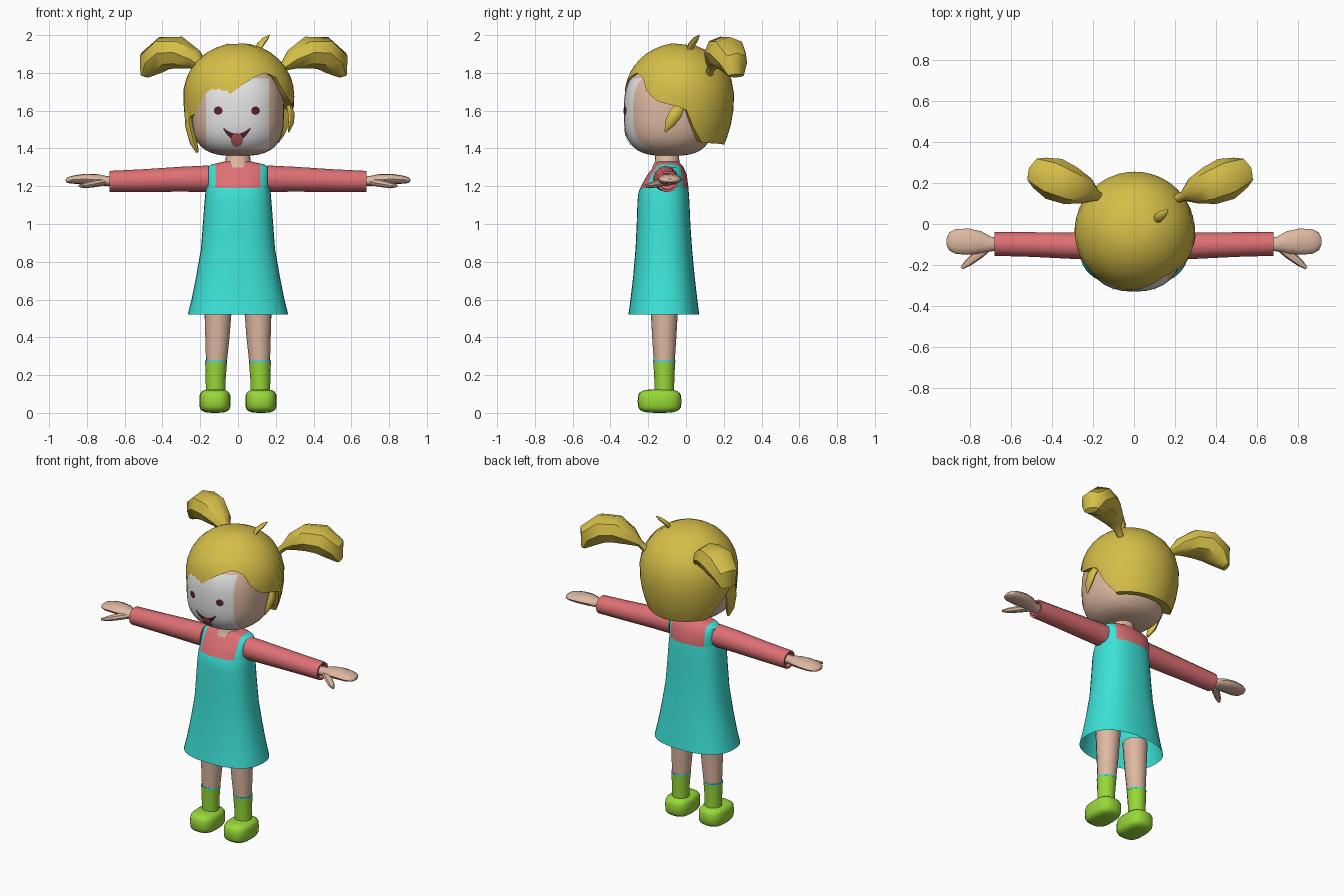
import bpy, bmesh, math
from mathutils import Vector

cube = bpy.data.objects.get("Cube")
if cube:
    bpy.data.objects.remove(cube, do_unlink=True)


def material(name, r, g, b):
    m = bpy.data.materials.new(name)
    m.use_nodes = True
    m.diffuse_color = (r, g, b, 1)
    bsdf = next(n for n in m.node_tree.nodes if n.type == 'BSDF_PRINCIPLED')
    bsdf.inputs["Base Color"].default_value = (r, g, b, 1)
    bsdf.inputs["Roughness"].default_value = 0.8
    return m


SKIN = material("skin", .73, .48, .36)
HAIR = material("blonde_hair", .67, .515, .065)
RED = material("red_shirt", .73, .162, .175)
TEAL = material("teal_dress", .045, .76, .68)
GREEN = material("green_shoes", .314, .69, .04)
WHITE = material("white_face", .79, .79, .79)
DARK = material("dark_maroon", .102, .017, .026)
TONGUE = material("tongue_pink", .545, .114, .114)
SIDES = (("left", 1), ("right", -1))
Z = Vector((0, 0, 1))


def finish(name, bm, *mats, normals=True):
    if normals:
        bmesh.ops.recalc_face_normals(bm, faces=bm.faces)
    mesh = bpy.data.meshes.new(name)
    bm.to_mesh(mesh)
    bm.free()
    for m in mats:
        mesh.materials.append(m)
    obj = bpy.data.objects.new(name, mesh)
    bpy.context.collection.objects.link(obj)
    bpy.ops.object.select_all(action='DESELECT')
    obj.select_set(True)
    bpy.context.view_layer.objects.active = obj
    bpy.ops.object.shade_smooth_by_angle(angle=math.radians(42))
    return obj


def spow(v, e):
    return math.copysign(abs(v) ** e, v)


def ring(c, u, v, n, p=2):
    """Superellipse ring around c with half axes u and v."""
    angles = [2 * math.pi * i / n for i in range(n)]
    return [Vector(c) + Vector(u) * spow(math.cos(a), 2 / p)
            + Vector(v) * spow(math.sin(a), 2 / p) for a in angles]


def loft(rings, start=True, end=True):
    bm = bmesh.new()
    rows = [[bm.verts.new(p) for p in r] for r in rings]
    n = len(rows[0])
    for a, b in zip(rows, rows[1:]):
        for i in range(n):
            j = (i + 1) % n
            bm.faces.new((a[i], a[j], b[j], b[i]))
    if start:
        bm.faces.new(rows[0])
    if end:
        bm.faces.new(rows[-1])
    return bm


def body(sections, n=32, p=2.4, **caps):
    """Upright loft from (z, half width, front y, back y)."""
    return loft([ring((0, (f + b) / 2, z), (w, 0, 0), (0, (b - f) / 2, 0), n, p)
                 for z, w, f, b in sections], **caps)


def tube(points, up=Z, n=8):
    """Swept loft from (x, y, z, half width, half thickness)."""
    pos = [Vector(p[:3]) for p in points]
    rings = []
    for i, p in enumerate(points):
        t = (pos[min(i + 1, len(pos) - 1)] - pos[max(i - 1, 0)]).normalized()
        side = t.cross(up).normalized()
        rings.append(ring(pos[i], side * p[3], side.cross(t) * p[4], n))
    return loft(rings)


def flip(points, s, shift=0):
    return [(shift + s * (p[0] - shift), *p[1:]) for p in points]


def rounded(c, r, low, ph, pup, plow, u=32, v=20):
    """Superellipsoid whose lower half has its own height and roundness."""
    bm = bmesh.new()
    bmesh.ops.create_uvsphere(bm, u_segments=u, v_segments=v, radius=1)
    for q in bm.verts:
        x, y, z = q.co
        h = math.hypot(x, y)
        pz, rz = (pup, r[2]) if z >= 0 else (plow, low)
        k = h ** (2 / pz)
        a = math.atan2(y, x)
        q.co = (c[0] + r[0] * k * spow(math.cos(a), 2 / ph),
                c[1] + r[1] * k * spow(math.sin(a), 2 / ph),
                c[2] + rz * spow(z, 2 / pz))
    return bm


def cut(bm, co, no):
    bmesh.ops.bisect_plane(bm, geom=bm.verts[:] + bm.edges[:] + bm.faces[:],
                           plane_co=co, plane_no=no)


# Head with a white face panel
HC, HR, HLOW, HP, HUP, HDN = (0, -.09, 1.6), (.245, .24, .27), .24, 2.3, 2.5, 3
bm = rounded(HC, HR, HLOW, HP, HUP, HDN)
for x in (-.17, .163):
    cut(bm, (x, 0, 0), (1, 0, 0))
for z in (1.395, 1.77):
    cut(bm, (0, 0, z), (0, 0, 1))
for f in bm.faces:
    c = f.calc_center_median()
    f.material_index = int(-.17 < c.x < .163 and c.y < -.15 and 1.395 < c.z < 1.77)
finish("head", bm, SKIN, WHITE)


def on_face(x, z, lift):
    """Point on the front of the head."""
    p, rz = (HUP, HR[2]) if z > HC[2] else (HDN, HLOW)
    h = (1 - abs((z - HC[2]) / rz) ** p) ** (1 / p)
    return (x, HC[1] - HR[1] * h * (1 - abs(x / HR[0] / h) ** HP) ** (1 / HP) - lift, z)


def disc(name, x, z, rx, rz, lift, mat):
    bm = bmesh.new()
    mid = bm.verts.new(on_face(x, z, lift))
    rim = [bm.verts.new(on_face(q.x, q.z, lift))
           for q in ring((x, 0, z), (rx, 0, 0), (0, 0, rz), 16)]
    for i, a in enumerate(rim):
        bm.faces.new((mid, a, rim[(i + 1) % len(rim)]))
    finish(name, bm, mat, normals=False)


# Eyes, smile and tongue
disc("left_eye", .093, 1.6, .023, .022, .004, DARK)
disc("right_eye", -.105, 1.6, .023, .022, .004, DARK)
bm = bmesh.new()
cols = []
for i in range(13):
    t = i / 6 - 1
    x = -.006 + .072 * t
    cols.append([bm.verts.new(on_face(x, z, .004))
                 for z in (1.44 + .062 * t * t, 1.478 + .034 * t * t)])
for a, b in zip(cols, cols[1:]):
    bm.faces.new((a[0], b[0], b[1], a[1]))
finish("mouth", bm, DARK, normals=False)
disc("tongue", -.006, 1.445, .03, .037, .007, TONGUE)

# Hair cap: lower edge height by compass angle (0 = left side, 90 = back)
EDGE = [(-180, 1.6), (-160, 1.56), (-130, 1.6), (-104, 1.67), (-78, 1.765),
        (-61, 1.8), (-46, 1.785), (-38, 1.71), (-25, 1.65), (0, 1.62), (9, 1.6),
        (15, 1.52), (28, 1.43), (90, 1.42), (150, 1.43), (166, 1.52), (180, 1.6)]


def edge_height(d):
    for (a, za), (b, zb) in zip(EDGE, EDGE[1:]):
        if a <= d <= b:
            return za + (zb - za) * (d - a) / (b - a)


def hair_point(d, z):
    rz = .278 if z > 1.68 else .45
    h = math.sqrt(max(0, 1 - ((z - 1.68) / rz) ** 2))
    a = math.radians(d)
    return Vector((.004 + .294 * h * math.cos(a), -.035 + .29 * h * math.sin(a), z))


rows = []
angles = [-180 + 7.5 * i for i in range(48)]
for k in range(1, 10):
    s = k / 9
    row = []
    for d in angles:
        low = edge_height(d)
        span = math.acos(max(-1, (low - 1.68) / .278))
        row.append(hair_point(d, 1.68 + .278 * math.cos(span * s)))
    rows.append(row)
rows.append([Vector((p.x * .8, -.05 + (p.y + .05) * .8, p.z + .01)) for p in rows[-1]])
finish("hair_cap", loft(rows, end=False), HAIR)

# Pigtails, mirrored about the hair parting
TAIL = [(.2, .12, 1.79, .02, .02), (.24, .135, 1.83, .025, .022),
        (.29, .16, 1.872, .065, .055), (.37, .187, 1.908, .095, .085),
        (.45, .22, 1.905, .105, .09), (.52, .25, 1.852, .08, .078),
        (.552, .265, 1.785, .045, .02)]
for side, s in SIDES:
    finish(side + "_pigtail", tube(flip(TAIL, s, .03)), HAIR)

# Loose locks and top sprig
X = Vector((1, 0, 0))
finish("left_lock", tube([(.265, -.02, 1.64, .02, .012), (.282, -.055, 1.585, .035, .018),
                          (.28, -.085, 1.535, .028, .016), (.268, -.11, 1.487, .004, .004)], X), HAIR)
finish("right_lock", tube([(-.265, -.08, 1.63, .045, .02), (-.258, -.1, 1.52, .045, .022),
                           (-.235, -.12, 1.43, .035, .02), (-.215, -.13, 1.38, .008, .008)], X), HAIR)
finish("top_sprig", tube([(.1, .01, 1.9, .012, .01), (.118, .03, 1.95, .024, .014),
                          (.145, .052, 1.98, .018, .012), (.166, .07, 2.0, .003, .003)]), HAIR)

# Neck
finish("neck", body([(1.3, .085, -.18, -.02), (1.33, .067, -.165, -.035),
                     (1.41, .06, -.16, -.04)], 20, 2), SKIN)

# Shirt yoke with dress straps over the shoulders
bm = body([(1.16, .166, -.248, .012), (1.2, .168, -.238, .012), (1.26, .168, -.205, .004),
           (1.3, .165, -.175, -.012), (1.315, .14, -.165, -.025), (1.332, .066, -.155, -.04)])
for x in (-.12, .12):
    cut(bm, (x, 0, 0), (1, 0, 0))
for f in bm.faces:
    f.material_index = int(abs(f.calc_center_median().x) > .12)
finish("shirt_yoke", bm, RED, TEAL)

# Flared dress, open at the hem
finish("dress", body([(.52, .266, -.305, .07), (.6, .246, -.294, .06), (.72, .222, -.28, .046),
                      (.87, .196, -.267, .032), (1.0, .186, -.261, .023), (1.12, .177, -.257, .018),
                      (1.165, .173, -.252, .015), (1.19, .169, -.243, .012)],
                     start=False, end=False), TEAL)

for side, s in SIDES:
    # Sleeve with a recessed cuff
    sleeve = [(.155, -.108, 1.24, .066, .07), (.3, -.106, 1.237, .064, .066),
              (.5, -.1, 1.23, .06, .06), (.68, -.097, 1.225, .058, .056),
              (.68, -.097, 1.225, .047, .045), (.655, -.097, 1.225, .045, .043)]
    finish(side + "_sleeve", loft([ring((s * x, y, z), (0, ry, 0), (0, 0, rz), 12)
                                   for x, y, z, ry, rz in sleeve]), RED)
    # Mitten hand and thumb
    hand = [(.65, -.1, 1.225, .03, .025), (.7, -.098, 1.228, .036, .026),
            (.75, -.09, 1.235, .055, .03), (.81, -.086, 1.238, .064, .028),
            (.87, -.085, 1.235, .06, .022), (.9, -.085, 1.232, .044, .016),
            (.912, -.085, 1.23, .02, .008)]
    finish(side + "_hand", tube(flip(hand, s), n=12), SKIN)
    thumb = [(.7, -.105, 1.225, .02, .02), (.76, -.15, 1.215, .024, .02),
             (.81, -.19, 1.205, .018, .016), (.84, -.216, 1.202, .007, .007)]
    finish(side + "_thumb", tube(flip(thumb, s)), SKIN)

    # Leg, sock, sock trim and shoe
    def column(name, sections, mat):
        finish(side + name, loft([ring((s * x, -.115, z), (r, 0, 0), (0, r, 0), 16)
                                  for z, x, r in sections]), mat)
    column("_leg", [(.25, .115, .054), (.4, .109, .064), (.6, .104, .075)], SKIN)
    column("_sock", [(.08, .118, .052), (.18, .118, .053), (.27, .116, .058)], GREEN)
    column("_sock_trim", [(.268, .116, .0585), (.278, .116, .0585)], TEAL)
    finish(side + "_shoe", rounded((s * .122, -.14, .062), (.083, .116, .063), .062,
                                   2.8, 3.6, 3.6, 20, 12), GREEN)
